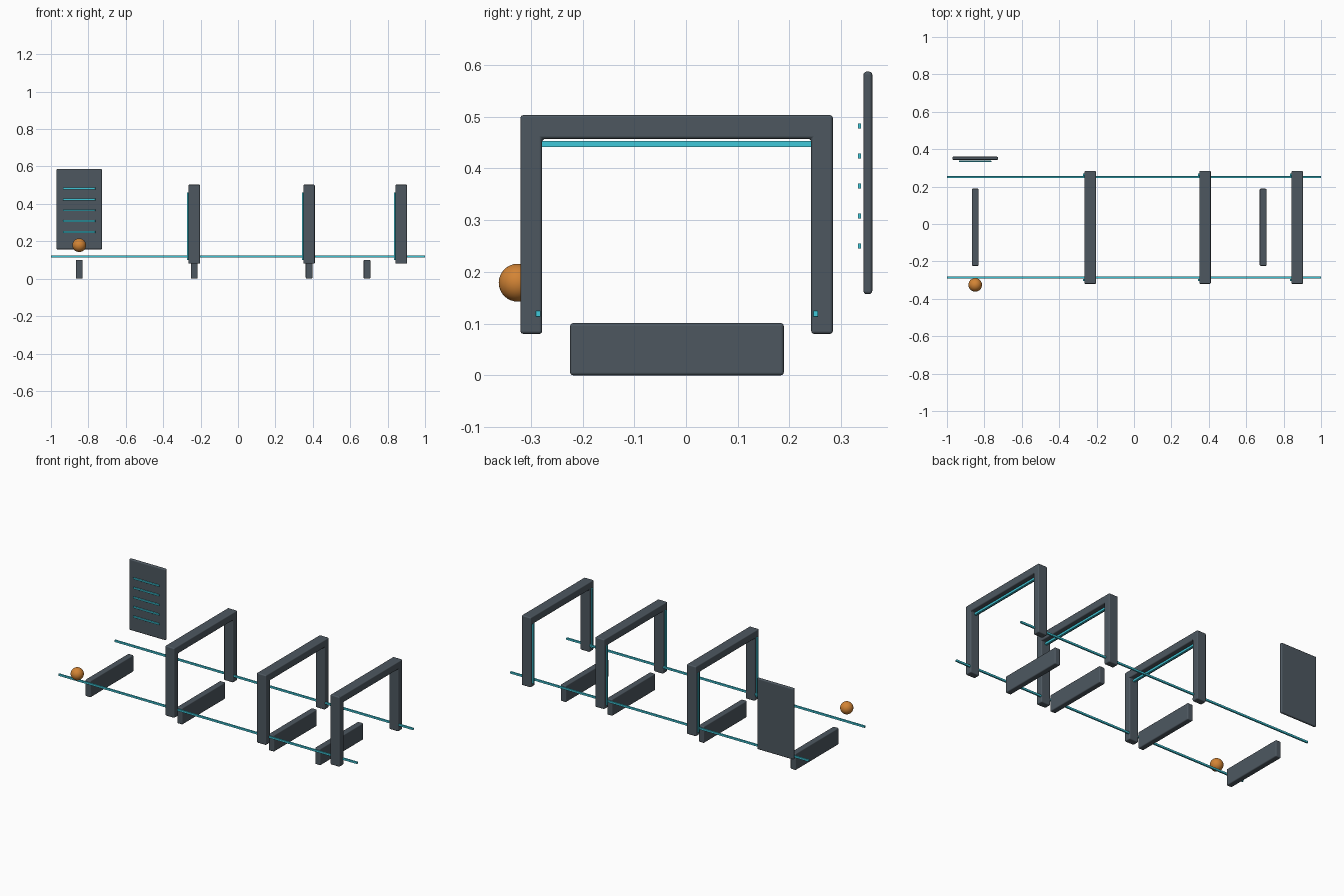
import bpy, bmesh
from mathutils import Vector

if "Cube" in bpy.data.objects:
    bpy.data.objects.remove(bpy.data.objects["Cube"])


def material(name, rgb):
    m = bpy.data.materials.new(name)
    m.diffuse_color = (*rgb, 1)
    m.use_nodes = True
    m.node_tree.nodes["Principled BSDF"].inputs["Base Color"].default_value = m.diffuse_color
    return m


SLATE = material("slate grey", (0.075, 0.097, 0.118))
CYAN = material("cyan glow", (0.05, 0.58, 0.70))
ORANGE = material("orange", (0.65, 0.23, 0.035))


def finish(name, bm, mat, bevel=0.0):
    bmesh.ops.recalc_face_normals(bm, faces=bm.faces)
    me = bpy.data.meshes.new(name)
    bm.to_mesh(me)
    bm.free()
    me.materials.append(mat)
    ob = bpy.data.objects.new(name, me)
    bpy.context.collection.objects.link(ob)
    if bevel:
        mod = ob.modifiers.new("rounded edges", 'BEVEL')
        mod.width = bevel
        mod.segments = 3
        me.shade_smooth()
        mod.harden_normals = True
    return ob


def box(name, x, y, z, mat, bevel=0.0):
    """Box from (min, max) ranges on each axis."""
    bm = bmesh.new()
    bmesh.ops.create_cube(bm, size=1)
    for v in bm.verts:
        v.co = Vector([(r[0] + r[1]) / 2 + c * (r[1] - r[0])
                       for c, r in zip(v.co, (x, y, z))])
    return finish(name, bm, mat, bevel)


def around(c, half):
    return (c - half, c + half)


# Gates: an upside-down U profile extruded along x, with light strips
Y0, Y1, POST = -0.32, 0.284, 0.042
Z0, Z1, BEAM = 0.08, 0.503, 0.457
U_PROFILE = [(Y0, Z0), (Y0 + POST, Z0), (Y0 + POST, BEAM), (Y1 - POST, BEAM),
             (Y1 - POST, Z0), (Y1, Z0), (Y1, Z1), (Y0, Z1)]
for i, gx in enumerate((-0.234, 0.38, 0.873)):
    bm = bmesh.new()
    face = bm.faces.new([bm.verts.new((gx - 0.031, y, z)) for y, z in U_PROFILE])
    ext = bmesh.ops.extrude_face_region(bm, geom=[face], use_keep_orig=True)
    moved = [e for e in ext["geom"] if isinstance(e, bmesh.types.BMVert)]
    bmesh.ops.translate(bm, verts=moved, vec=(0.062, 0, 0))
    finish(f"gate_{i}", bm, SLATE, 0.006)
    # strips on the posts and under the beam
    for side, py in (("front", Y0 + POST / 2), ("back", Y1 - POST / 2)):
        box(f"gate_{i}_{side}_strip", (gx - 0.038, gx - 0.030), around(py, 0.006),
            (0.10, 0.46), CYAN)
    box(f"gate_{i}_beam_strip", around(gx, 0.006), (Y0 + POST - 0.005, Y1 - POST + 0.005),
        (0.441, 0.453), CYAN)

# Low hurdle blocks
for i, hx in enumerate((-0.849, -0.234, 0.38, 0.69)):
    box(f"hurdle_{i}", around(hx, 0.018), (-0.224, 0.189), (0.0, 0.101), SLATE, 0.006)

# Long guide rails
for side, ry in (("front", -0.286), ("back", 0.2505)):
    box(f"{side}_rail", (-1, 1), around(ry, 0.005), around(0.119, 0.006), CYAN, 0.0015)

# Display board with five light lines
box("display_board", around(-0.849, 0.122), (0.343, 0.36), (0.157, 0.587), SLATE, 0.006)
for i in range(5):
    box(f"display_line_{i}", around(-0.849, 0.086), (0.332, 0.3385),
        around(0.482 - 0.058 * i, 0.005), CYAN, 0.001)

# Ball
bm = bmesh.new()
bmesh.ops.create_uvsphere(bm, u_segments=32, v_segments=16, radius=0.0365)
bmesh.ops.translate(bm, verts=bm.verts, vec=(-0.849, -0.3255, 0.179))
ball = finish("ball", bm, ORANGE)
ball.data.shade_smooth()
